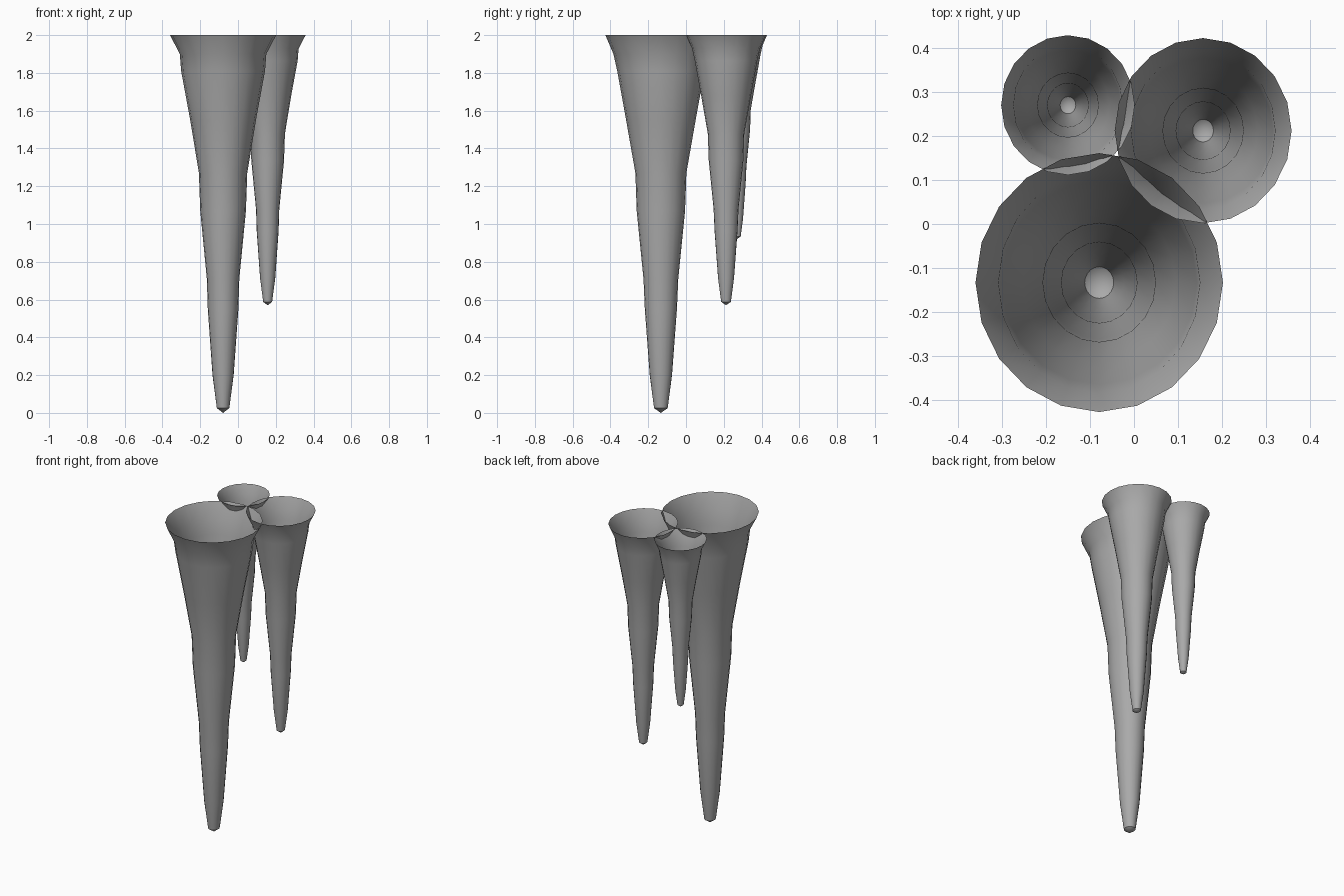
import bpy
import bmesh
from math import cos, sin, tau, radians

cube = bpy.data.objects.get("Cube")
if cube:
    bpy.data.objects.remove(cube, do_unlink=True)

stone = bpy.data.materials.new("grey stone")
stone.use_nodes = True
GREY = (0.4, 0.4, 0.4, 1)
stone.diffuse_color = GREY
stone.node_tree.nodes["Principled BSDF"].inputs["Base Color"].default_value = GREY

SIDES = 20
# Ring profile of a full-size spike: depth below the rim, x radius, y radius
PROFILE = [
    (0.00, 0.281, 0.294), (0.10, 0.229, 0.251), (0.19, 0.222, 0.231),
    (0.45, 0.174, 0.184), (0.73, 0.128, 0.135), (0.93, 0.121, 0.128),
    (1.29, 0.086, 0.092), (1.45, 0.081, 0.085), (1.80, 0.056, 0.059),
    (1.975, 0.033, 0.036),
]


def spike(name, x, y, scale):
    """Hollow hanging spike, open at the rim and closed by a blunt tip."""
    bm = bmesh.new()
    rings = []
    for depth, rx, ry in PROFILE:
        rings.append([bm.verts.new((rx * scale * cos(tau * i / SIDES),
                                    ry * scale * sin(tau * i / SIDES),
                                    -depth * scale)) for i in range(SIDES)])
    # Side walls
    for upper, lower in zip(rings, rings[1:]):
        for i in range(SIDES):
            j = (i + 1) % SIDES
            bm.faces.new((upper[i], lower[i], lower[j], upper[j]))
    # Tip
    tip = bm.verts.new((0, 0, -2 * scale))
    last = rings[-1]
    for i in range(SIDES):
        bm.faces.new((last[i], tip, last[(i + 1) % SIDES]))
    mesh = bpy.data.meshes.new(name)
    bm.to_mesh(mesh)
    bm.free()
    mesh.materials.append(stone)
    obj = bpy.data.objects.new(name, mesh)
    obj.location = (x, y, 2)
    bpy.context.collection.objects.link(obj)
    bpy.ops.object.select_all(action="DESELECT")
    obj.select_set(True)
    bpy.context.view_layer.objects.active = obj
    bpy.ops.object.shade_smooth_by_angle(angle=radians(35))


spike("large_stalactite", -0.079, -0.133, 1.0)
spike("medium_stalactite", 0.157, 0.212, 0.715)
spike("small_stalactite", -0.150, 0.270, 0.54)
